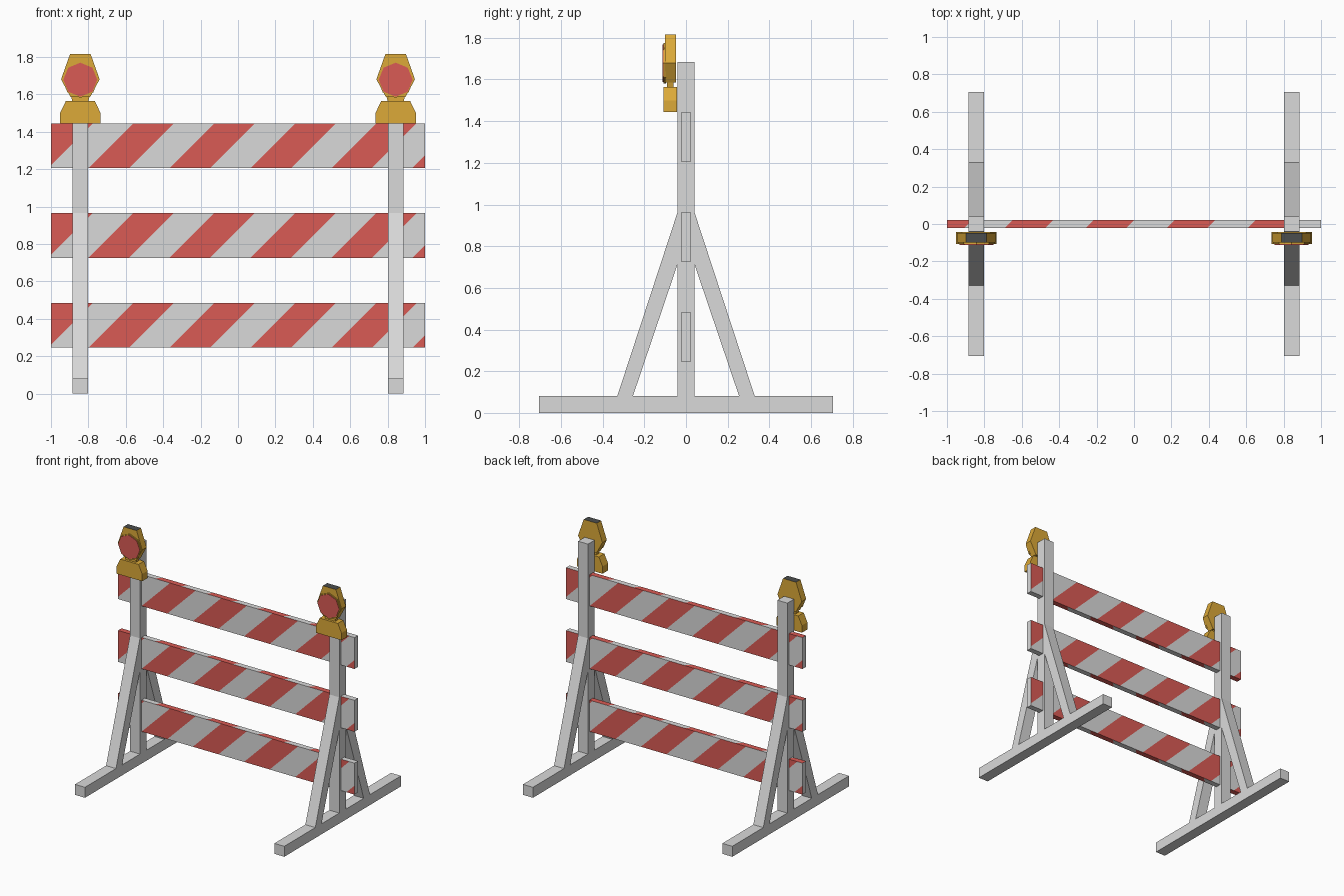
import bpy, bmesh, math
from mathutils import Vector

if "Cube" in bpy.data.objects:
    bpy.data.objects.remove(bpy.data.objects["Cube"])


def material(name, rgb):
    m = bpy.data.materials.new(name)
    m.diffuse_color = (*rgb, 1)
    m.use_nodes = True
    m.node_tree.nodes["Principled BSDF"].inputs["Base Color"].default_value = m.diffuse_color
    return m


GREY = material("light_grey", (0.70, 0.70, 0.70))
RED = material("warning_red", (0.70, 0.105, 0.09))
AMBER = material("amber_yellow", (0.72, 0.40, 0.04))
DARK = material("dark_panel", (0.07, 0.075, 0.075))


def finish(bm, name, mats):
    bmesh.ops.recalc_face_normals(bm, faces=bm.faces[:])
    me = bpy.data.meshes.new(name)
    bm.to_mesh(me)
    bm.free()
    for m in mats:
        me.materials.append(m)
    ob = bpy.data.objects.new(name, me)
    bpy.context.collection.objects.link(ob)
    return ob


def prism(name, pts, axis, a, b, mats, rule=None):
    """Extrude a 2D profile along x (points are y,z) or y (points are x,z)."""
    bm = bmesh.new()
    place = (lambda p, t: (t, p[0], p[1])) if axis == "x" else (lambda p, t: (p[0], t, p[1]))
    f = bm.faces.new([bm.verts.new(place(p, a)) for p in pts])
    ext = bmesh.ops.extrude_face_region(bm, geom=[f])["geom"]
    move = Vector((b - a, 0, 0) if axis == "x" else (0, b - a, 0))
    bmesh.ops.translate(bm, vec=move, verts=[v for v in ext if isinstance(v, bmesh.types.BMVert)])
    bmesh.ops.recalc_face_normals(bm, faces=bm.faces[:])
    bm.normal_update()
    if rule:
        for face in bm.faces:
            face.material_index = rule(face)
    return finish(bm, name, mats)


def rect(u0, u1, v0, v1):
    return [(u0, v0), (u1, v0), (u1, v1), (u0, v1)]


STEP, START = 0.2165, -0.80


def board(name, z0):
    """Plank with diagonal stripes cut into its long faces."""
    h, t = 0.24, 0.021
    bm = bmesh.new()
    bmesh.ops.create_cube(bm, size=1)
    for v in bm.verts:
        v.co = Vector((v.co.x * 2, v.co.y * 2 * t, z0 + (v.co.z + 0.5) * h))
    bm.normal_update()
    # side direction, stripe direction, offset of the stripe coordinate
    sides = [((0, -1, 0), (1, 0, -1), z0), ((0, 1, 0), (-1, 0, -1), z0),
             ((0, 0, 1), (1, -1, 0), -t - 0.11), ((0, 0, -1), (1, -1, 0), -t - 0.11)]
    for d, n, off in sides:
        d, n = Vector(d), Vector(n)
        for k in range(-3, 12):
            u = START + k * STEP
            faces = [f for f in bm.faces if f.normal.dot(d) > 0.9]
            geom = set(faces)
            for f in faces:
                geom.update(f.edges)
                geom.update(f.verts)
            bmesh.ops.bisect_plane(bm, geom=list(geom), dist=1e-5,
                                   plane_co=n * ((u - off) / n.length_squared), plane_no=n)
            bm.normal_update()
        for f in bm.faces:
            if f.normal.dot(d) > 0.9:
                u = n.dot(f.calc_center_median()) + off
                f.material_index = int(math.floor((u - START) / STEP) % 2 == 0)
    return finish(bm, name, [GREY, RED])


# Three striped boards
for label, z in (("lower", 0.245), ("middle", 0.725), ("upper", 1.205)):
    board(label + "_board", z)

for side, cx in (("left", -0.843), ("right", 0.843)):
    x0, x1 = cx - 0.042, cx + 0.042
    # Foot, post and the two diagonal braces
    prism(side + "_foot", rect(-0.705, 0.705, 0, 0.08), "x", x0, x1, [GREY])
    prism(side + "_post", rect(-0.04, 0.04, 0.08, 1.685), "x", x0, x1, [GREY])
    for end, s in (("front", -1), ("back", 1)):
        prism(f"{side}_{end}_brace", [(s * 0.33, 0.08), (s * 0.04, 0.965),
              (s * 0.04, 0.715), (s * 0.255, 0.08)], "x", x0, x1, [GREY])

    # Warning lamp: battery base, neck, head with dark top, rim and lens
    def mirrored(half):
        return [(cx + x, z) for x, z in half] + [(cx - x, z) for x, z in reversed(half)]

    prism(side + "_lamp_base", mirrored([(0.108, 1.445), (0.108, 1.50), (0.077, 1.565)]),
          "y", -0.108, -0.042, [AMBER])
    prism(side + "_lamp_neck", mirrored([(0.042, 1.56), (0.052, 1.60)]),
          "y", -0.09, -0.06, [AMBER])
    prism(side + "_lamp_head", mirrored([(0.052, 1.585), (0.103, 1.68), (0.055, 1.815)]),
          "y", -0.10, -0.047, [AMBER, DARK], lambda f: int(f.normal.z > 0.9))

    def octagon(r):
        return [(cx + r * math.cos(i * math.pi / 4), 1.678 + r * math.sin(i * math.pi / 4))
                for i in range(8)]

    prism(side + "_lamp_rim", octagon(0.097), "y", -0.108, -0.095, [AMBER])
    prism(side + "_lamp_lens", octagon(0.091), "y", -0.112, -0.10, [RED])
